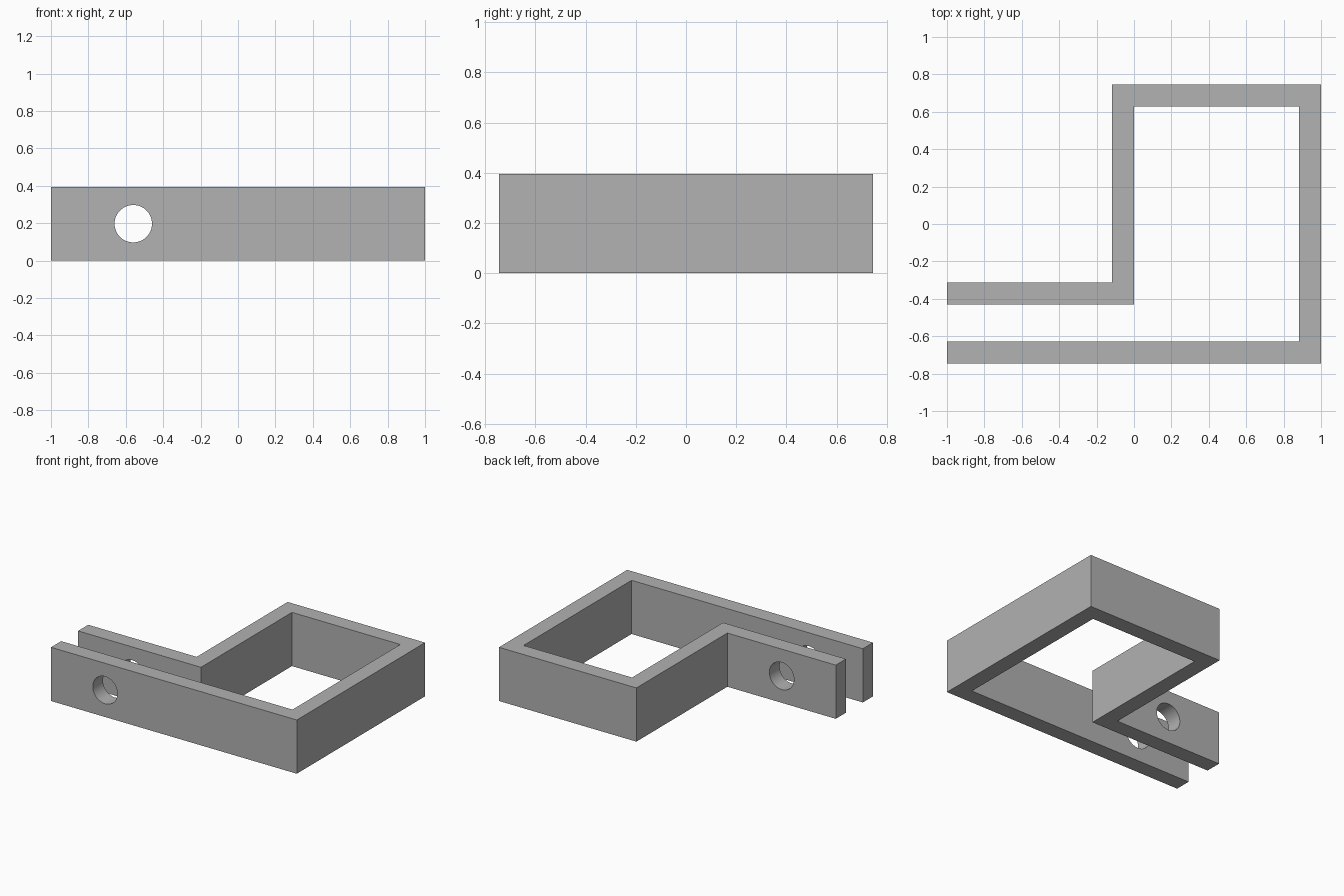
import bpy, bmesh, math

cube = bpy.data.objects.get("Cube")
if cube:
    bpy.data.objects.remove(cube, do_unlink=True)

HEIGHT = 0.395
WALL = 0.118
BACK, FRONT = 0.745, -0.745
TAB_FRONT = -0.43      # front face of the short rear tab
HOLE_X, HOLE_R = -0.56, 0.1

# Plain grey material
grey = bpy.data.materials.new("plain_grey")
grey.use_nodes = True
colour = (0.445, 0.445, 0.445, 1)
grey.diffuse_color = colour
grey.node_tree.nodes["Principled BSDF"].inputs["Base Color"].default_value = colour


def add_object(name, bm):
    mesh = bpy.data.meshes.new(name)
    bmesh.ops.recalc_face_normals(bm, faces=bm.faces)
    bm.to_mesh(mesh)
    bm.free()
    mesh.materials.append(grey)
    obj = bpy.data.objects.new(name, mesh)
    bpy.context.collection.objects.link(obj)
    return obj


# Bent strap: outer path, then the inner path back, extruded upwards
outer = [(-1, FRONT), (1, FRONT), (1, BACK), (-WALL, BACK),
         (-WALL, TAB_FRONT + WALL), (-1, TAB_FRONT + WALL)]
inner = [(-1, TAB_FRONT), (0, TAB_FRONT), (0, BACK - WALL),
         (1 - WALL, BACK - WALL), (1 - WALL, FRONT + WALL), (-1, FRONT + WALL)]
bm = bmesh.new()
base = bm.faces.new([bm.verts.new((x, y, 0)) for x, y in outer + inner])
top = bmesh.ops.extrude_face_region(bm, geom=[base])["geom"]
bmesh.ops.translate(bm, vec=(0, 0, HEIGHT),
                    verts=[v for v in top if isinstance(v, bmesh.types.BMVert)])
bracket = add_object("clamp_bracket", bm)

# Bolt hole through both tabs
bpy.ops.mesh.primitive_cylinder_add(
    vertices=64, radius=HOLE_R, depth=1,
    location=(HOLE_X, -0.5, HEIGHT / 2), rotation=(math.pi / 2, 0, 0))
cutter = bpy.context.object
cutter.name = "bolt_hole_cutter"
cutter.data.materials.append(grey)
cutter.hide_render = True

cut = bracket.modifiers.new("bolt_hole", "BOOLEAN")
cut.operation = "DIFFERENCE"
cut.solver = "EXACT"
cut.object = cutter

bpy.ops.object.select_all(action="DESELECT")
bracket.select_set(True)
bpy.context.view_layer.objects.active = bracket
bpy.ops.object.modifier_apply(modifier=cut.name)
bpy.data.objects.remove(cutter, do_unlink=True)
bpy.ops.object.shade_smooth_by_angle(angle=math.radians(30))
